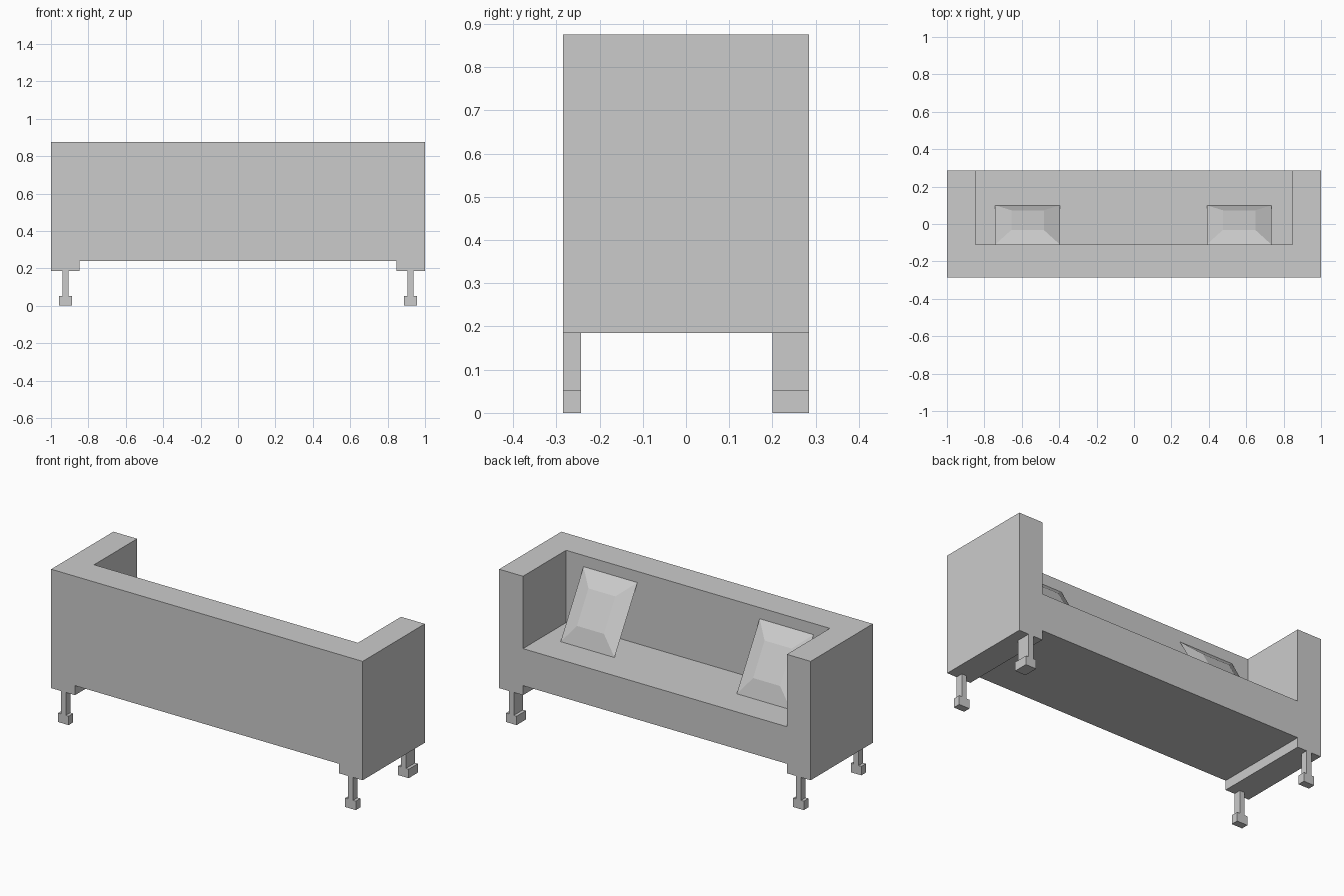
import bpy, bmesh
from mathutils import Vector

if "Cube" in bpy.data.objects:
    bpy.data.objects.remove(bpy.data.objects["Cube"], do_unlink=True)

grey = bpy.data.materials.new("plain_grey")
grey.use_nodes = True
colour = (0.6, 0.6, 0.6, 1)
grey.diffuse_color = colour
grey.node_tree.nodes["Principled BSDF"].inputs["Base Color"].default_value = colour

HALF_W, HALF_D, TOP = 1.0, 0.285, 0.875
ARM_X, BACK_Y, SEAT_Z = 0.847, -0.11, 0.455
BASE_Z, ARM_BASE_Z = 0.24, 0.185


def finish(name, bm):
    bmesh.ops.recalc_face_normals(bm, faces=bm.faces)
    mesh = bpy.data.meshes.new(name)
    bm.to_mesh(mesh)
    bm.free()
    mesh.materials.append(grey)
    obj = bpy.data.objects.new(name, mesh)
    bpy.context.collection.objects.link(obj)
    return obj


def add_box(bm, low, high):
    low, high = Vector(low), Vector(high)
    verts = bmesh.ops.create_cube(bm, size=1)["verts"]
    for v in verts:
        v.co = (low + high) / 2 + v.co * (high - low)


# Sofa body: stepped front outline extruded through the depth
half = [(HALF_W, TOP), (HALF_W, ARM_BASE_Z), (ARM_X, ARM_BASE_Z), (ARM_X, BASE_Z)]
outline = half + [(-x, z) for x, z in reversed(half)]
bm = bmesh.new()
face = bm.faces.new([bm.verts.new((x, -HALF_D, z)) for x, z in outline])
extruded = bmesh.ops.extrude_face_region(bm, geom=[face])["geom"]
bmesh.ops.translate(bm, vec=(0, 2 * HALF_D, 0),
                    verts=[g for g in extruded if isinstance(g, bmesh.types.BMVert)])
body = finish("sofa_body", bm)

# Seat opening, cut between the arms and in front of the backrest
bm = bmesh.new()
add_box(bm, (-ARM_X, BACK_Y, SEAT_Z), (ARM_X, 1, 2))
cutter = finish("seat_cutter", bm)
cutter.hide_render = True
cut = body.modifiers.new("seat_opening", "BOOLEAN")
cut.operation = "DIFFERENCE"
cut.solver = "EXACT"
cut.object = cutter
bpy.context.view_layer.objects.active = body
bpy.ops.object.modifier_apply(modifier=cut.name)
bpy.data.objects.remove(cutter, do_unlink=True)


# Legs: slim post on a wider foot, one of them deeper than the rest
def leg(name, side, y0, y1):
    bm = bmesh.new()
    x = side * 0.922
    add_box(bm, (x - 0.034, y0, 0), (x + 0.034, y1, 0.052))
    add_box(bm, (x - 0.016, y0, 0.052), (x + 0.016, y1, ARM_BASE_Z))
    finish(name, bm)


for side, label in ((1, "left"), (-1, "right")):
    leg("front_leg_" + label, side, -HALF_D, -0.243)
    leg("back_leg_" + label, side, 0.2 if side > 0 else 0.243, HALF_D)


# Pillows: bevelled cushions leaning from the seat to the backrest
def pillow(name, x):
    foot, head = Vector((x, 0.10, SEAT_Z)), Vector((x, BACK_Y, 0.81))
    centre, slope = (foot + head) / 2, (head - foot) / 2
    across = Vector((0.173, 0, 0))
    normal = slope.cross(across).normalized()
    if normal.y < 0:
        normal.negate()
    signs = [(-1, -1), (1, -1), (1, 1), (-1, 1)]
    bm = bmesh.new()
    rings = []
    for scale, lift in ((0.5, -0.03), (1, 0), (0.5, 0.03)):
        rings.append([bm.verts.new(centre + across * a * scale + slope * b * scale
                                   + normal * lift) for a, b in signs])
    for lower, upper in zip(rings, rings[1:]):
        for i in range(4):
            j = (i + 1) % 4
            bm.faces.new((lower[i], lower[j], upper[j], upper[i]))
    bm.faces.new(rings[0])
    bm.faces.new(rings[-1])
    finish(name, bm)


pillow("left_pillow", 0.562)
pillow("right_pillow", -0.569)
